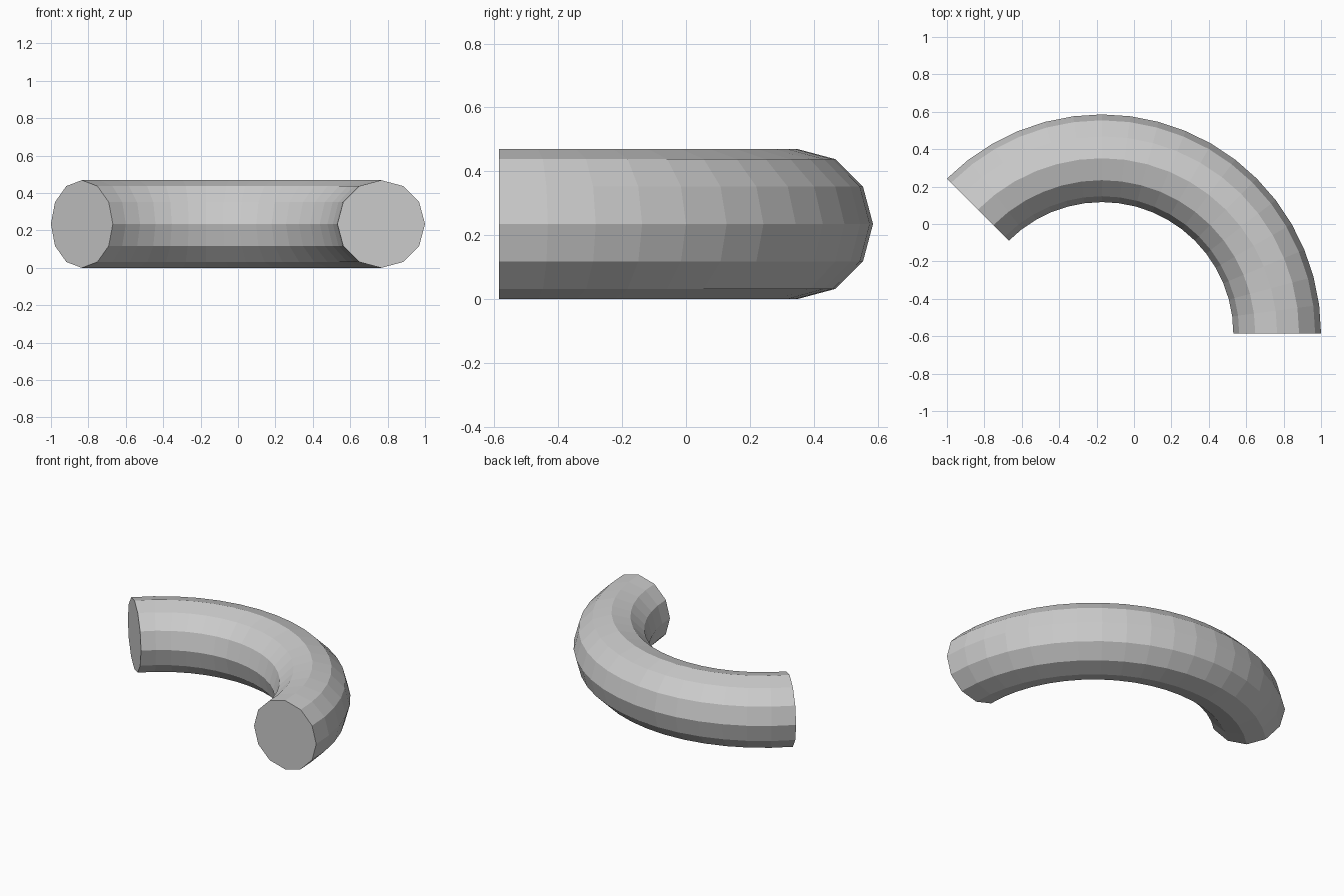
import bpy, bmesh
from math import sin, cos, pi, radians

if "Cube" in bpy.data.objects:
    bpy.data.objects.remove(bpy.data.objects["Cube"])

# Bent pipe: 12-sided section swept through 135 degrees
R, r = 0.9375, 0.2344
SIDES, STEPS, SWEEP = 12, 18, radians(135)
cx, cy = 1 - (R + r), -(R + r) / 2

bm = bmesh.new()
rings = []
for i in range(STEPS + 1):
    a = SWEEP * i / STEPS
    ring = []
    for j in range(SIDES):
        t = 2 * pi * j / SIDES
        d = R + r * cos(t)
        ring.append(bm.verts.new((cx + d * cos(a), cy + d * sin(a), r + r * sin(t))))
    rings.append(ring)

# Flat-shaded wall
for p, q in zip(rings, rings[1:]):
    for j in range(SIDES):
        k = (j + 1) % SIDES
        bm.faces.new((p[j], q[j], q[k], p[k]))

# End caps
bm.faces.new(rings[0])
bm.faces.new(rings[-1][::-1])
bmesh.ops.recalc_face_normals(bm, faces=bm.faces[:])

mesh = bpy.data.meshes.new("curved_pipe")
bm.to_mesh(mesh)
bm.free()
bpy.context.collection.objects.link(bpy.data.objects.new("curved_pipe", mesh))
